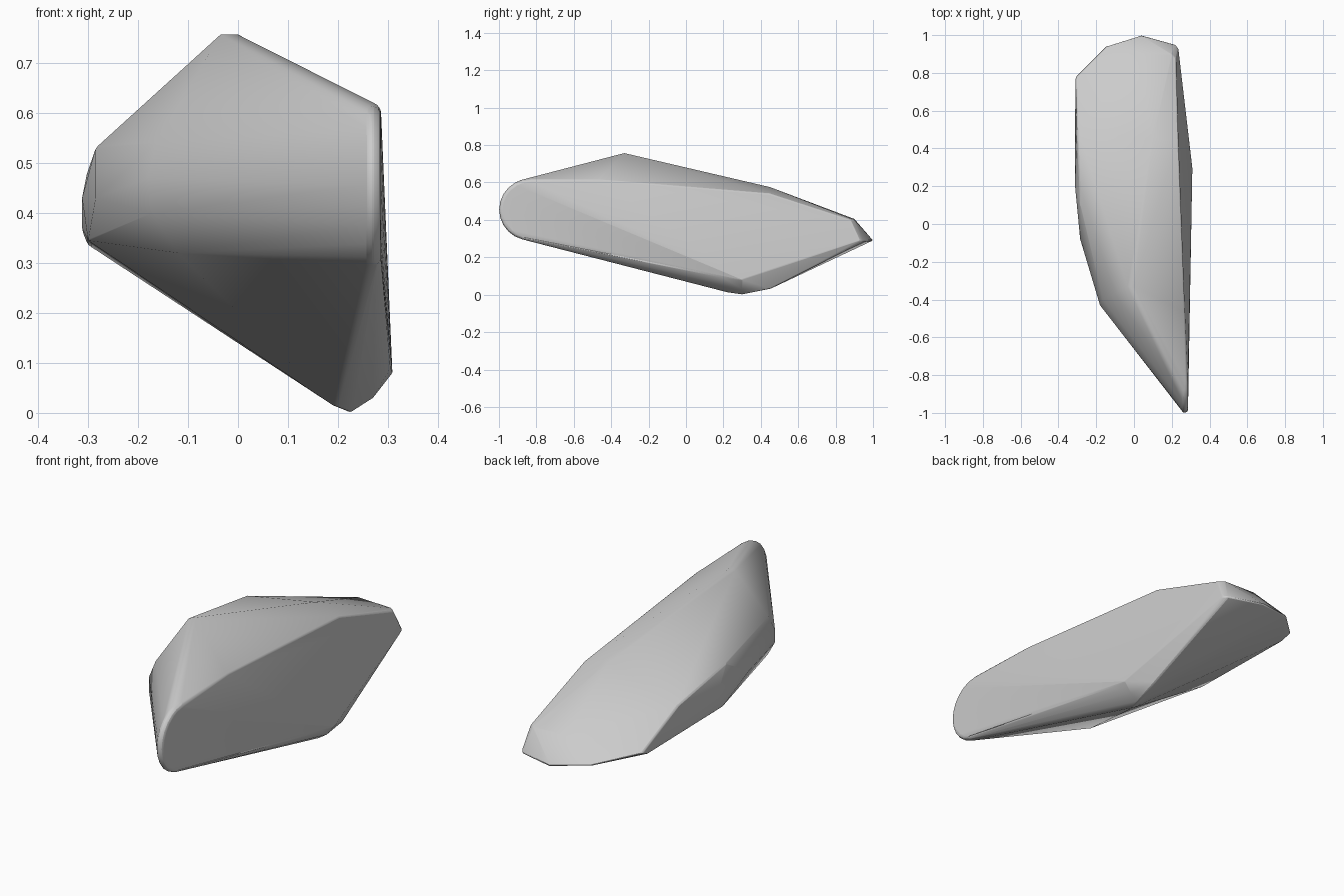
import bpy, bmesh, math

cube = bpy.data.objects.get("Cube")
if cube:
    bpy.data.objects.remove(cube, do_unlink=True)

stone = bpy.data.materials.new("stone_grey")
stone.use_nodes = True
grey = (0.6, 0.6, 0.6, 1)
stone.diffuse_color = grey
stone.node_tree.nodes["Principled BSDF"].inputs["Base Color"].default_value = grey


def nose_arc(x, radius, steps=12):
    """Half-round front end in the side plane at the given x."""
    for i in range(steps + 1):
        a = math.radians(90 + 180 * i / steps)
        yield (x, -0.835 + radius * math.cos(a), 0.455 + radius * math.sin(a))


# Corners of the boulder, grouped by side
peak = [(-.035, -.33, .757), (0, -.33, .757)]
back_ridge = [(.1, .45, .575), (.02, .9, .405), (.2, .9, .4)]
flat_side = [(.268, -.45, .615), (.235, .45, .54), (.222, .88, .4),
             (.235, .93, .29), (.305, .2, .09), (.309, .3, .08)]
rear_rim = [(.22, .95, .285), (.04, 1, .29), (-.15, .94, .32), (-.31, .78, .36)]
underside = [(.195, .22, .012), (.225, .3, 0), (.25, .45, .03), (.27, .3, .03)]
far_side = [(-.285, .1, .53), (-.302, .5, .48), (-.312, .2, .43), (-.285, -.08, .43),
            (-.3, .15, .345), (-.3, .72, .335), (-.312, .5, .37)]
nose_left = [(-.165, -.4, .54), (-.18, -.43, .47), (-.172, -.44, .4), (-.12, -.46, .32)]
nose_right = [*nose_arc(.262, .165), *nose_arc(.278, .162), *nose_arc(.286, .152)]

# Wrap the corners in a convex skin
bm = bmesh.new()
for co in peak + back_ridge + flat_side + rear_rim + underside + far_side + nose_left + nose_right:
    bm.verts.new(co)
hull = bmesh.ops.convex_hull(bm, input=bm.verts)
unused = {e for e in hull["geom_interior"] + hull["geom_unused"] if isinstance(e, bmesh.types.BMVert)}
bmesh.ops.delete(bm, geom=list(unused), context="VERTS")
bmesh.ops.dissolve_limit(bm, angle_limit=math.radians(1.5), verts=bm.verts, edges=bm.edges)
bmesh.ops.recalc_face_normals(bm, faces=bm.faces)

mesh = bpy.data.meshes.new("boulder")
bm.to_mesh(mesh)
bm.free()
mesh.materials.append(stone)
boulder = bpy.data.objects.new("boulder", mesh)
bpy.context.collection.objects.link(boulder)

# Soften the worn corners
bevel = boulder.modifiers.new("worn_edges", "BEVEL")
bevel.width = 0.012
bevel.segments = 2
bevel.limit_method = "ANGLE"
bevel.angle_limit = math.radians(30)

bpy.ops.object.select_all(action="DESELECT")
boulder.select_set(True)
bpy.context.view_layer.objects.active = boulder
bpy.ops.object.shade_smooth_by_angle(angle=math.radians(35))
